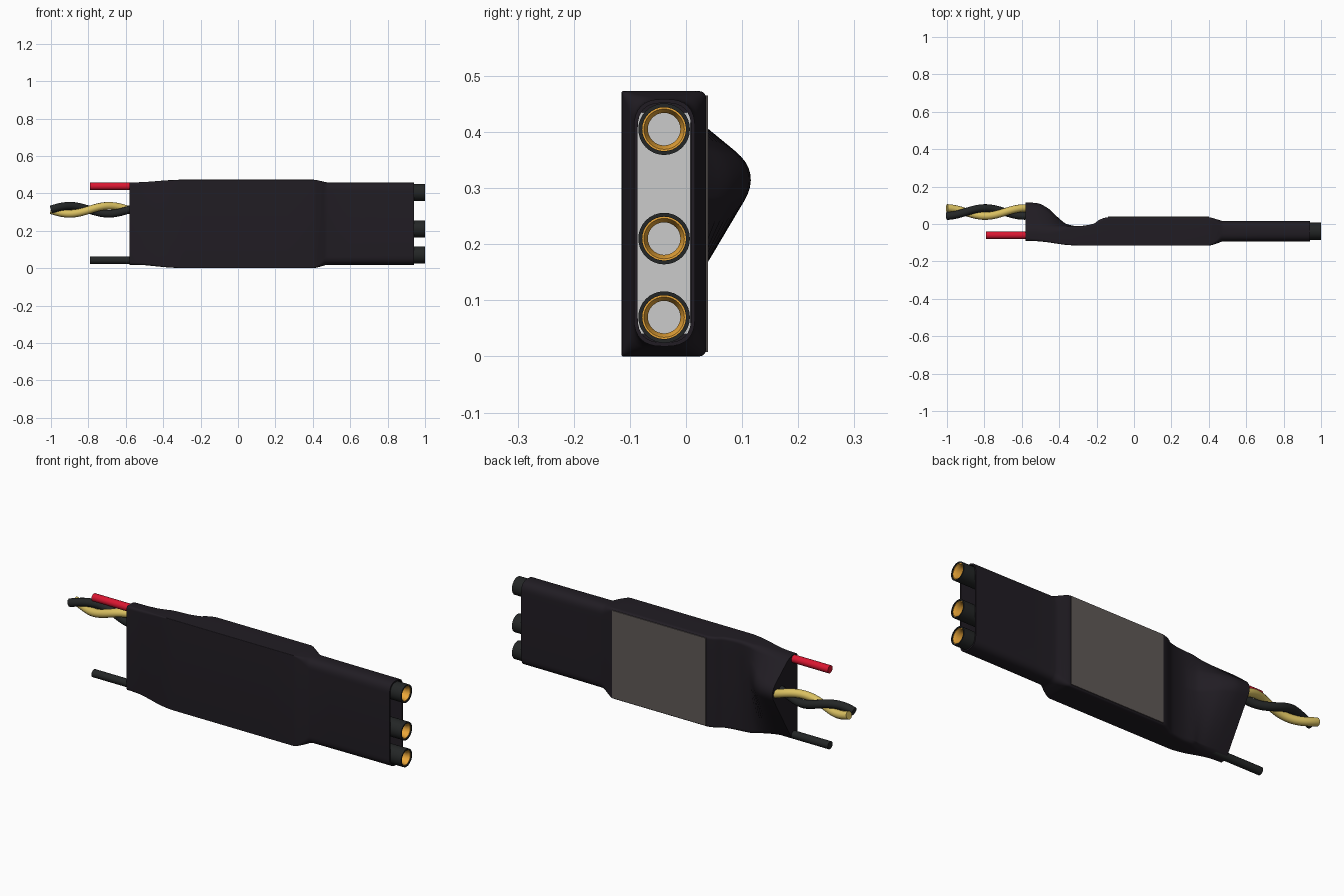
import bpy, bmesh, math
from mathutils import Vector

if "Cube" in bpy.data.objects:
    bpy.data.objects.remove(bpy.data.objects["Cube"])


def material(name, rgb):
    m = bpy.data.materials.new(name)
    m.diffuse_color = (*rgb, 1)
    m.use_nodes = True
    m.node_tree.nodes["Principled BSDF"].inputs["Base Color"].default_value = m.diffuse_color
    return m


WRAP = material("wrap_black", (0.015, 0.012, 0.017))
BLACK = material("wire_black", (0.017, 0.019, 0.019))
RED = material("wire_red", (0.7, 0.008, 0.03))
YELLOW = material("wire_yellow", (0.7, 0.53, 0.12))
GOLD = material("gold", (0.82, 0.38, 0.04))
PLATE = material("plate_grey", (0.115, 0.1, 0.095))


def loft(name, rings, mat, caps=(True, True), closed=False, angle=35):
    """Skin a row of equal-length point rings."""
    bm = bmesh.new()
    rows = [[bm.verts.new(p) for p in r] for r in rings]
    n = len(rows[0])
    pairs = list(zip(rows, rows[1:])) + ([(rows[-1], rows[0])] if closed else [])
    for a, b in pairs:
        for i in range(n):
            j = (i + 1) % n
            bm.faces.new((a[i], a[j], b[j], b[i]))
    if not closed:
        for use, row in zip(caps, (rows[0], rows[-1])):
            if use:
                bm.faces.new(row)
    bmesh.ops.recalc_face_normals(bm, faces=bm.faces)
    me = bpy.data.meshes.new(name)
    bm.to_mesh(me)
    bm.free()
    ob = bpy.data.objects.new(name, me)
    bpy.context.collection.objects.link(ob)
    if mat:
        me.materials.append(mat)
    bpy.ops.object.select_all(action='DESELECT')
    ob.select_set(True)
    bpy.context.view_layer.objects.active = ob
    bpy.ops.object.shade_smooth_by_angle(angle=math.radians(angle))
    return ob


def box(name, x, y, z, mat=None):
    rings = [[(a, y[0], z[0]), (a, y[1], z[0]), (a, y[1], z[1]), (a, y[0], z[1])] for a in x]
    return loft(name, rings, mat)


def tube(name, y, z, profile, mat):
    """Revolve a closed (x, radius) profile around an x-aligned axis."""
    ts = [math.tau * i / 32 for i in range(32)]
    loft(name, [[(x, y + r * math.cos(t), z + r * math.sin(t)) for t in ts]
                for x, r in profile], mat, closed=True)


def wire(name, pts, r, mat):
    cu = bpy.data.curves.new(name, 'CURVE')
    cu.dimensions = '3D'
    cu.bevel_depth = r
    cu.bevel_resolution = 4
    cu.use_fill_caps = True
    sp = cu.splines.new('POLY')
    sp.points.add(len(pts) - 1)
    for p, c in zip(sp.points, pts):
        p.co = (*c, 1)
    sp.use_smooth = True
    cu.materials.append(mat)
    bpy.context.collection.objects.link(bpy.data.objects.new(name, cu))


# Shrink-wrap stations: x, front y, back y at top, back y at bottom,
# back y at the bulge, z inset, front rounding, back rounding
STATIONS = [
    (-0.58, -0.09, -0.025, -0.05, 0.134, 0.018, 0.015, 0.03),
    (-0.52, -0.092, -0.025, -0.05, 0.130, 0.017, 0.014, 0.03),
    (-0.46, -0.098, -0.025, -0.045, 0.100, 0.012, 0.012, 0.028),
    (-0.40, -0.107, -0.018, -0.03, 0.037, 0.006, 0.008, 0.025),
    (-0.36, -0.112, -0.012, -0.015, 0.002, 0.003, 0.006, 0.02),
    (-0.30, -0.115, -0.012, -0.012, -0.012, 0.0, 0.004, 0.018),
    (-0.22, -0.115, 0.0, 0.0, 0.0, 0.0, 0.004, 0.015),
    (-0.18, -0.115, 0.025, 0.025, 0.025, 0.0, 0.004, 0.015),
    (-0.14, -0.115, 0.036, 0.036, 0.036, 0.0, 0.004, 0.015),
    (0.40, -0.115, 0.036, 0.036, 0.036, 0.0, 0.004, 0.015),
    (0.44, -0.105, 0.026, 0.026, 0.026, 0.008, 0.02, 0.03),
    (0.48, -0.093, 0.016, 0.016, 0.016, 0.018, 0.045, 0.045),
    (0.94, -0.093, 0.016, 0.016, 0.016, 0.018, 0.05, 0.05),
]


def section(s, wall=0.0):
    x, yf, yt, yb, ym, inset, df, db = s
    lo, hi = inset + wall, 0.473 - inset * 0.8 - wall
    yf, yt, yb, ym = yf + wall, yt - wall, yb - wall, ym - wall
    corners = [Vector((x, y, z)) for y, z in
               ((yf, lo), (yf, hi), (yt, hi), (ym, 0.328), (yb, lo))]
    pts = []
    for i, d in enumerate((df, df, db, 0.06, db)):
        c, d = corners[i], d - wall * (d > 0.04)
        p = c + (corners[i - 1] - c).normalized() * d
        q = c + (corners[(i + 1) % 5] - c).normalized() * d
        for k in range(9):
            t = k / 8
            pts.append(p * (1 - t) ** 2 + c * 2 * t * (1 - t) + q * t * t)
    return pts


def smooth_stations(rows, steps=4):
    """Monotone cubic interpolation between stations."""
    def slope(i, c):
        if i in (0, len(rows) - 1):
            return 0
        a, b, e = rows[i - 1], rows[i], rows[i + 1]
        m, n = (b[c] - a[c]) / (b[0] - a[0]), (e[c] - b[c]) / (e[0] - b[0])
        return 2 * m * n / (m + n) if m * n > 0 else 0
    out = []
    for i in range(len(rows) - 1):
        a, b = rows[i], rows[i + 1]
        h = b[0] - a[0]
        for k in range(steps):
            t = k / steps
            out.append([a[0] + h * t] + [
                a[c] * (1 + 2 * t) * (1 - t) ** 2 + h * slope(i, c) * t * (1 - t) ** 2
                + b[c] * t * t * (3 - 2 * t) + h * slope(i + 1, c) * t * t * (t - 1)
                for c in range(1, 8)])
    return out + [list(rows[-1])]


# Sleeve body: outer skin, then folded back inside the open connector end
rings = [section(s) for s in smooth_stations(STATIONS)]
end = STATIONS[-1]
rings += [section(end, 0.007), section((0.5, *end[1:]), 0.007)]
loft("sleeve_body", rings, WRAP)

# Heat-sink plate on the back and grey board edge inside the open end
box("heat_sink_plate", (-0.14, 0.40), (0.025, 0.039), (0.008, 0.465), PLATE)
box("inner_board", (0.51, 0.53), (-0.086, 0.008), (0.04, 0.435))

# Bullet connectors
for i, z in enumerate((0.07, 0.21, 0.405)):
    tube(f"connector_sleeve_{i}", -0.039, z,
         [(0.6, 0.046), (1.0, 0.046), (1.0, 0.039), (0.6, 0.039)], BLACK)
    tube(f"connector_socket_{i}", -0.039, z,
         [(0.6, 0.0392), (0.996, 0.0392), (0.996, 0.036), (0.98, 0.029), (0.6, 0.029)], GOLD)

# Power wires
for name, z, mat in (("power_wire_red", 0.438, RED), ("power_wire_black", 0.042, BLACK)):
    wire(name, [(-0.79, -0.06, z), (-0.5, -0.06, z)], 0.02, mat)

# Twisted signal pair
for name, sign, mat in (("signal_wire_yellow", 1, YELLOW), ("signal_wire_black", -1, BLACK)):
    pts = []
    for k in range(49):
        x = -1 + 0.46 * k / 48
        a = math.tau * (x + 0.69) / 0.42
        pts.append((x, 0.064 + sign * 0.021 * math.sin(a), 0.312 + sign * 0.021 * math.cos(a)))
    wire(name, pts, 0.021, mat)
